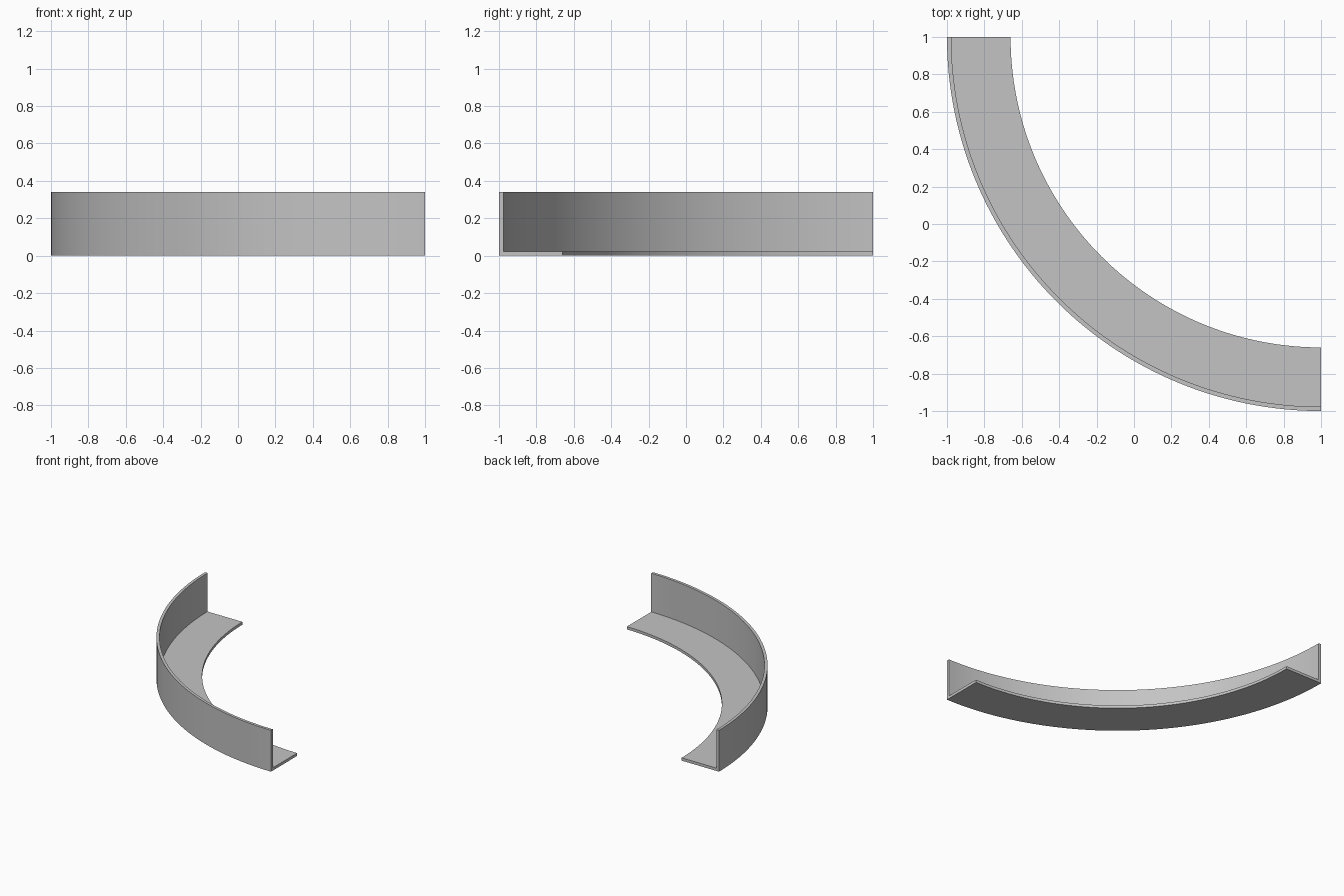
import bpy
import bmesh
from math import pi
from mathutils import Matrix, Vector

cube = bpy.data.objects.get("Cube")
if cube:
    bpy.data.objects.remove(cube, do_unlink=True)

OUTER, INNER = 2.0, 1.66     # radii about the arc centre
HEIGHT, THICK = 0.34, 0.023
SEGMENTS = 64
CENTRE = Vector((1, 1, 0))

# Plain grey metal
grey = bpy.data.materials.new("plain_grey")
grey.use_nodes = True
colour = (0.55, 0.55, 0.55, 1)
grey.diffuse_color = colour
grey.node_tree.nodes["Principled BSDF"].inputs["Base Color"].default_value = colour

# L-shaped section: upright wall outside, flat flange inside
section = [(OUTER, 0), (OUTER, HEIGHT), (OUTER - THICK, HEIGHT),
           (OUTER - THICK, THICK), (INNER, THICK), (INNER, 0)]

# Sweep the section through a quarter turn
bm = bmesh.new()
rings = []
for i in range(SEGMENTS + 1):
    turn = Matrix.Rotation(pi + pi / 2 * i / SEGMENTS, 3, "Z")
    rings.append([bm.verts.new(turn @ Vector((r, 0, z)) + CENTRE) for r, z in section])
for a, b in zip(rings, rings[1:]):
    for j in range(len(section)):
        k = (j + 1) % len(section)
        bm.faces.new((a[j], b[j], b[k], a[k]))

# Close both ends, each as a wall piece and a flange piece
for ring in (rings[0], rings[-1]):
    bm.faces.new((ring[0], ring[1], ring[2], ring[3]))
    bm.faces.new((ring[0], ring[3], ring[4], ring[5]))
bmesh.ops.recalc_face_normals(bm, faces=bm.faces[:])

mesh = bpy.data.meshes.new("curved_angle_bracket")
bm.to_mesh(mesh)
bm.free()
mesh.materials.append(grey)
bracket = bpy.data.objects.new("curved_angle_bracket", mesh)
bpy.context.collection.objects.link(bracket)

# Smooth around the curve, sharp at the section corners
bpy.ops.object.select_all(action="DESELECT")
bracket.select_set(True)
bpy.context.view_layer.objects.active = bracket
bpy.ops.object.shade_smooth_by_angle(angle=pi / 6)
